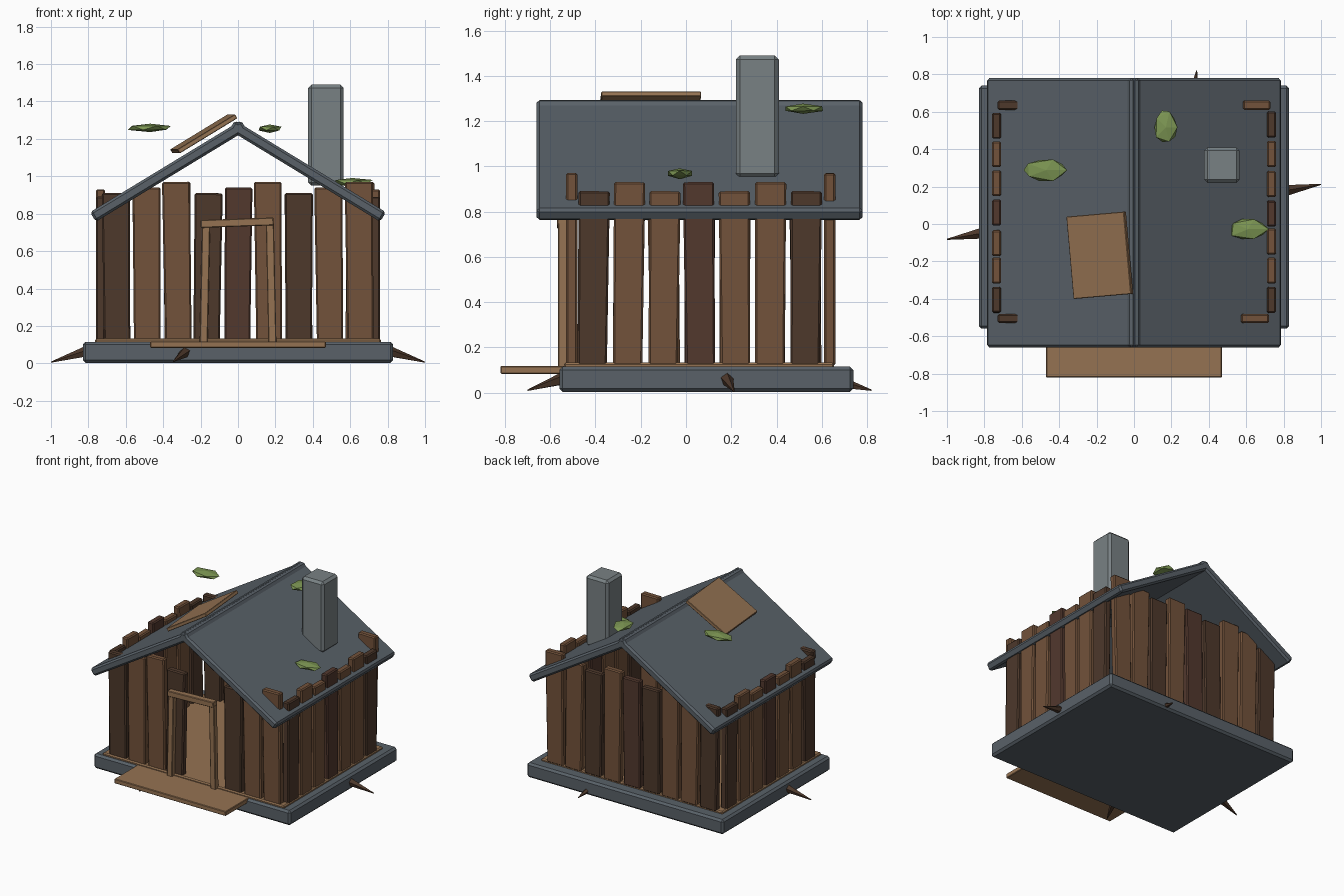
import bpy, bmesh, math, random
from mathutils import Vector, Matrix

if "Cube" in bpy.data.objects:
    bpy.data.objects.remove(bpy.data.objects["Cube"])

random.seed(4)


def material(name, rgb):
    m = bpy.data.materials.new(name)
    m.diffuse_color = (*rgb, 1)
    m.use_nodes = True
    m.node_tree.nodes["Principled BSDF"].inputs["Base Color"].default_value = m.diffuse_color
    return m


SLATE = material("slate", (0.10, 0.12, 0.14))
STONE = material("stone", (0.19, 0.22, 0.23))
BOARD = material("light_wood", (0.30, 0.17, 0.085))
DARK = material("dark_wood", (0.075, 0.040, 0.024))
MID = material("mid_wood", (0.17, 0.085, 0.043))
RED = material("red_wood", (0.085, 0.040, 0.027))
MOSS = material("moss", (0.20, 0.30, 0.085))


def finish(bm, name, mat, loc=(0, 0, 0), rot=(0, 0, 0)):
    bmesh.ops.recalc_face_normals(bm, faces=bm.faces)
    me = bpy.data.meshes.new(name)
    bm.to_mesh(me)
    bm.free()
    me.materials.append(mat)
    ob = bpy.data.objects.new(name, me)
    ob.location = loc
    ob.rotation_euler = rot
    bpy.context.collection.objects.link(ob)
    return ob


def box(name, loc, size, mat, rot=(0, 0, 0), bevel=0.008, taper=1.0):
    """Bevelled box; taper narrows the bottom end."""
    bm = bmesh.new()
    bmesh.ops.create_cube(bm, size=1)
    for v in bm.verts:
        k = taper if v.co.z < 0 else 1
        v.co = Vector((v.co.x * size[0] * k, v.co.y * size[1], v.co.z * size[2]))
    bmesh.ops.bevel(bm, geom=bm.edges[:], offset=bevel, segments=1, affect='EDGES')
    return finish(bm, name, mat, loc, rot)


def span(name, x, y, z, mat, bevel=0.008):
    """Box from axis ranges."""
    r = (x, y, z)
    return box(name, [(a + b) / 2 for a, b in r], [b - a for a, b in r], mat, bevel=bevel)


def plank(name, x, y, top, width, mat, turn=0):
    bottom = 0.12
    lean = math.radians(random.uniform(-1, 1))
    rot = (Matrix.Rotation(turn, 3, 'Z') @ Matrix.Rotation(lean, 3, 'Y')).to_euler()
    box(name, (x, y, (top + bottom) / 2), (width, 0.05, top - bottom), mat, rot, taper=0.94)


# foundation, floor and porch
span("foundation", (-0.83, 0.83), (-0.56, 0.74), (0.003, 0.115), SLATE, 0.015)
span("floor", (-0.765, 0.765), (-0.54, 0.655), (0.10, 0.132), BOARD)
span("porch_step", (-0.47, 0.47), (-0.82, -0.52), (0.083, 0.118), BOARD, 0.004)

# front and back plank walls, with two front planks left out for the doorway
tops = (0.91, 0.94, 0.97)
mats = (DARK, MID, MID, DARK, RED, MID, DARK, MID, MID)
for i in range(9):
    x = -0.65 + i * 0.1625
    if i not in (4, 5):
        plank(f"front_plank_{i}", x, -0.505, tops[i % 3], 0.15, mats[i])
    plank(f"back_plank_{i}", x, 0.635, tops[i % 3], 0.147, mats[i])

# side plank walls
side_mats = (DARK, MID, MID, RED, MID, MID, DARK)
for s, side in ((1, "right"), (-1, "left")):
    for i in range(7):
        y = -0.41 + i * 0.1565
        plank(f"{side}_plank_{i}", s * 0.735, y, (0.89, 0.93)[i % 2], 0.138,
              side_mats[i], math.pi / 2)

# door frame
for s, side in ((1, "right"), (-1, "left")):
    box(f"door_post_{side}", (s * 0.177, -0.545, 0.43), (0.043, 0.04, 0.64), BOARD,
        (0, math.radians(-1.2 * s), 0), 0.004)
box("door_lintel", (-0.005, -0.545, 0.752), (0.39, 0.05, 0.042), BOARD,
    (0, math.radians(-2), 0), 0.004)

# roof slopes meeting at the ridge
slope = math.atan2(0.48, 0.79)
for s, side in ((1, "right"), (-1, "left")):
    box(f"roof_{side}", (s * 0.372, 0.06, 1.028), (0.945, 1.44, 0.06), SLATE,
        (0, s * slope, 0), 0.013)

# chimney and loose roof board
span("chimney", (0.375, 0.565), (0.22, 0.41), (0.95, 1.49), STONE, 0.018)
box("roof_patch", (-0.183, -0.167, 1.227), (0.362, 0.442, 0.025), BOARD,
    (0, -slope, math.radians(5)), 0.003)

# moss clumps: flattened, irregular low-poly blobs
for i, (c, size) in enumerate((((-0.47, 0.288, 1.259), (0.24, 0.12, 0.044)),
                               ((0.17, 0.517, 1.255), (0.135, 0.19, 0.044)),
                               ((0.61, -0.028, 0.969), (0.22, 0.12, 0.046)))):
    bm = bmesh.new()
    bmesh.ops.create_icosphere(bm, subdivisions=1, radius=0.53)
    for v in bm.verts:
        v.co *= random.uniform(0.88, 1.08)
        v.co = Vector([a * b for a, b in zip(v.co, size)])
    finish(bm, f"moss_{i}", MOSS, c)

# roots: tapered spikes reaching from the foundation to the ground
roots = (("right", (0.80, 0.177, 0.065), (1.0, 0.212, 0.006)),
         ("left", (-0.80, -0.047, 0.065), (-1.0, -0.082, 0.006)),
         ("front", (-0.275, -0.53, 0.065), (-0.345, -0.70, 0.01)),
         ("back", (0.315, 0.66, 0.05), (0.335, 0.82, 0.01)))
for name, a, b in roots:
    a, b = Vector(a), Vector(b)
    d = b - a
    bm = bmesh.new()
    bmesh.ops.create_cone(bm, cap_ends=True, segments=5, radius1=0.032, radius2=0.003,
                          depth=d.length)
    finish(bm, f"root_{name}", DARK, (a + b) / 2, d.to_track_quat('Z', 'Y').to_euler())
